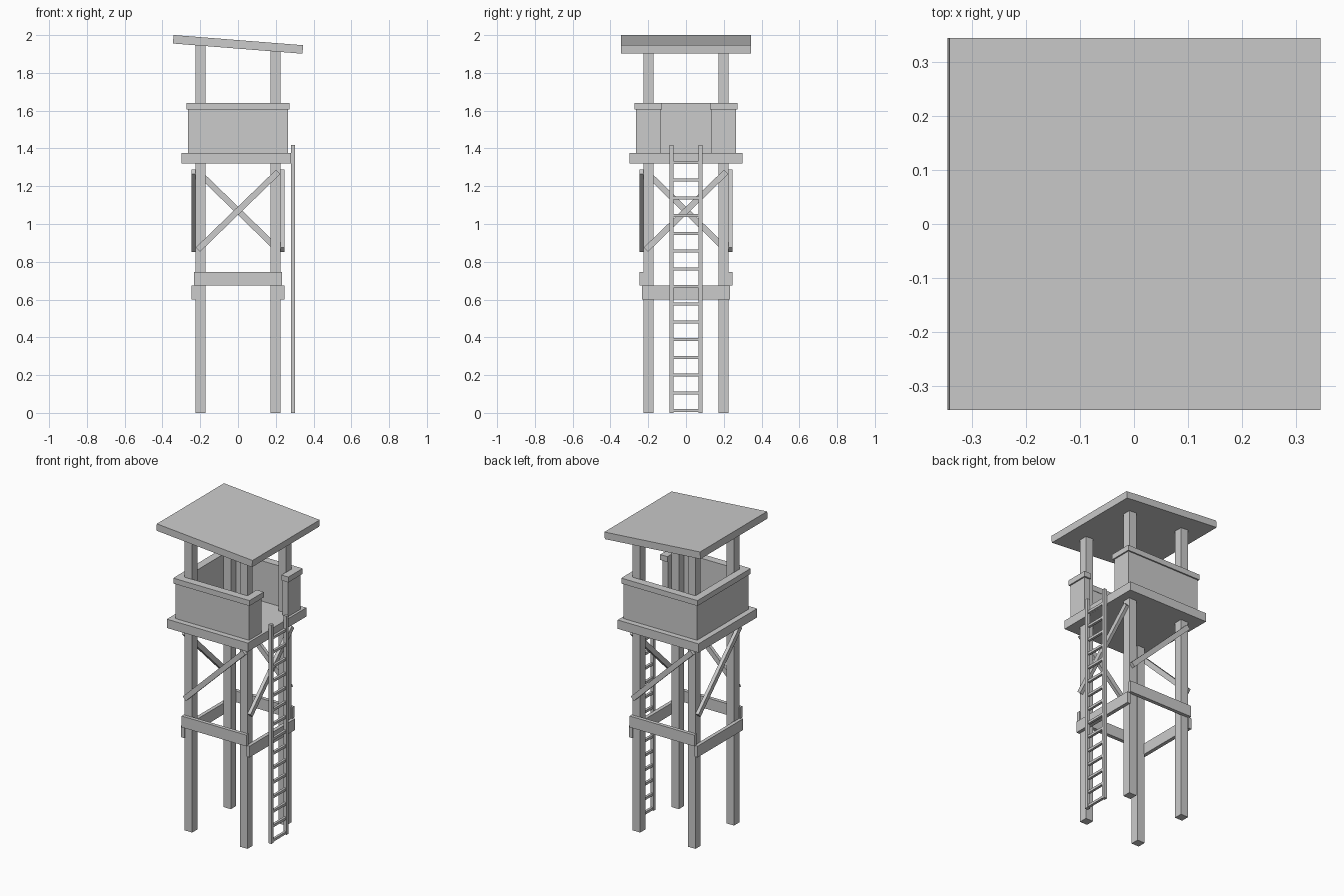
import bpy
from math import atan2, hypot, pi
from mathutils import Matrix

if "Cube" in bpy.data.objects:
    bpy.data.objects.remove(bpy.data.objects["Cube"])


def box(name, lo, hi, matrix=None):
    """Box between two corners, optionally transformed."""
    size = [b - a for a, b in zip(lo, hi)]
    mid = [(a + b) / 2 for a, b in zip(lo, hi)]
    bpy.ops.mesh.primitive_cube_add(size=1)
    ob = bpy.context.object
    ob.name = ob.data.name = name
    ob.data.transform(Matrix.Translation(mid) @ Matrix.Diagonal((*size, 1)))
    if matrix is not None:
        ob.data.transform(matrix)
    return ob


# Four posts, the left pair taller to meet the sloped roof
for x, top in ((-0.198, 1.96), (0.198, 1.93)):
    for y in (-0.198, 0.198):
        box("post", (x - 0.027, y - 0.027, 0), (x + 0.027, y + 0.027, top))

# Sloped roof slab
slope = atan2(0.054, 0.686)
tilt = Matrix.Translation((0, 0, 1.951)) @ Matrix.Rotation(slope, 4, 'Y')
box("roof", (-0.344, -0.344, -0.0225), (0.344, 0.344, 0.0225), tilt)

# Platform floor
box("platform", (-0.3, -0.3, 1.32), (0.28, 0.3, 1.377))


# Cabin walls and hand rails: three full sides, plus an open entry side
def ring(name, outer, inner, gap, z0, z1):
    for s in (-1, 1):
        y0, y1 = sorted((s * outer, s * inner))
        box(name + "_side", (-outer, y0, z0), (outer, y1, z1))
        y0, y1 = sorted((s * inner, s * gap))
        box(name + "_entry", (inner, y0, z0), (outer, y1, z1))
    box(name + "_left", (-outer, -inner, z0), (-inner, inner, z1))


ring("wall", 0.264, 0.225, 0.136, 1.377, 1.605)
ring("hand_rail", 0.273, 0.222, 0.126, 1.605, 1.64)

# Cross beams and diagonal braces, one per side, turned around the tower
rise, run = 0.412, 0.425
half = hypot(rise, run) / 2
lean = Matrix.Translation((0, 0, 1.07)) @ Matrix.Rotation(-atan2(rise, run), 4, 'Y')
for i in range(4):
    turn = Matrix.Rotation(i * pi / 2, 4, 'Z')
    z = 0.601 if i % 2 else 0.674
    box("cross_beam", (-0.232, -0.246, z), (0.232, -0.222, z + 0.073), turn)
    box("brace", (-half, -0.246, -0.016), (half, -0.224, 0.016), turn @ lean)

# Ladder on the entry side
for y in (-0.077, 0.077):
    box("ladder_rail", (0.28, y - 0.011, 0), (0.302, y + 0.011, 1.417))
for i in range(15):
    z = 0.0125 + i * 0.0938
    box("ladder_rung", (0.283, -0.07, z - 0.008), (0.299, 0.07, z + 0.008))
